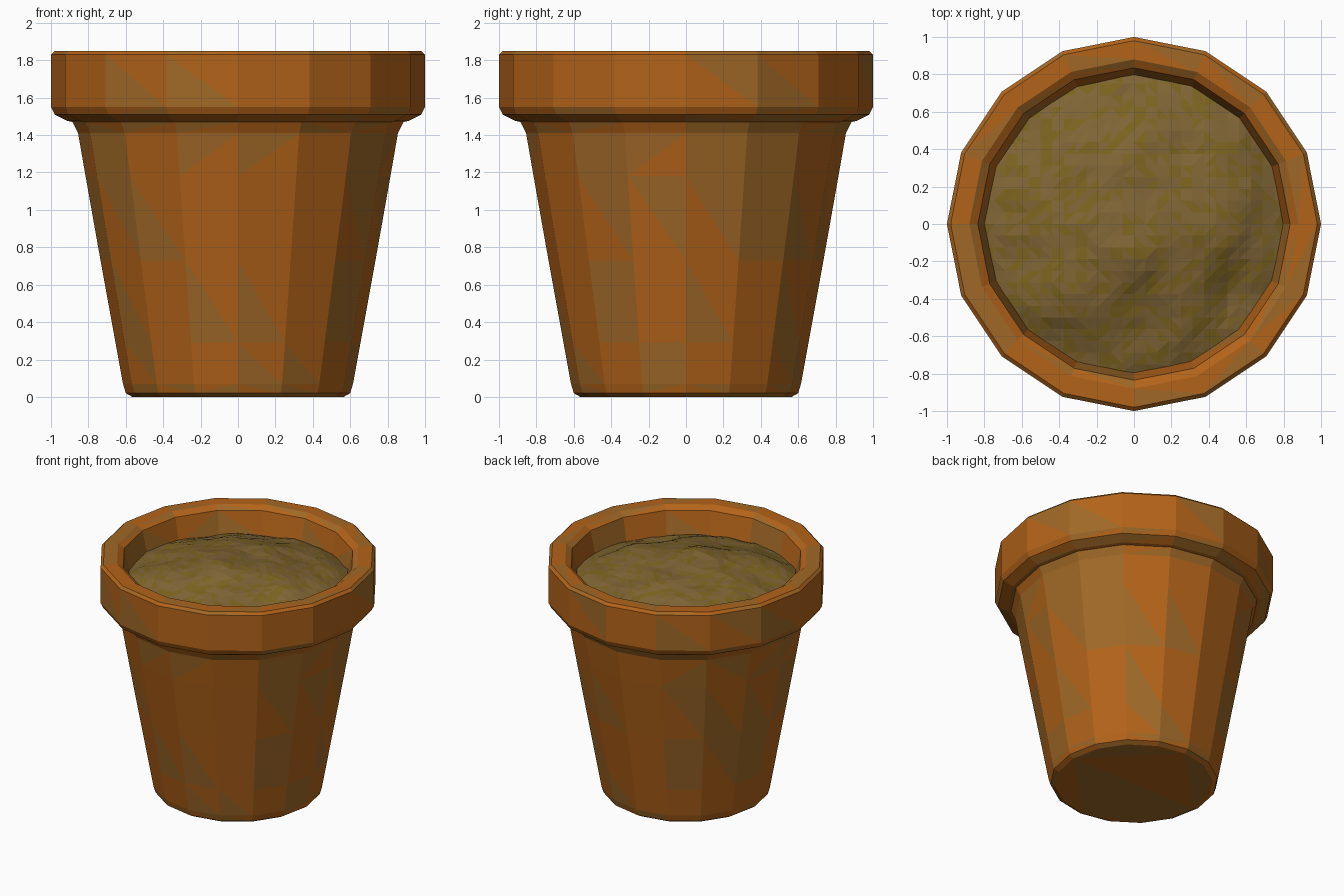
import bpy, bmesh, math, random
from mathutils import Vector, noise

if "Cube" in bpy.data.objects:
    bpy.data.objects.remove(bpy.data.objects["Cube"])

random.seed(4)
SIDES = 16


def material(name, rgb):
    m = bpy.data.materials.new(name)
    m.diffuse_color = (*rgb, 1)
    m.use_nodes = True
    m.node_tree.nodes["Principled BSDF"].inputs["Base Color"].default_value = m.diffuse_color
    return m


def finish(bm, name, mats, chance):
    """Triangulate, scatter the second tone over random faces, link."""
    bmesh.ops.triangulate(bm, faces=bm.faces[:])
    for f in bm.faces:
        f.smooth = False
        f.material_index = 1 if random.random() < chance else 0
    me = bpy.data.meshes.new(name)
    bm.to_mesh(me)
    bm.free()
    for m in mats:
        me.materials.append(m)
    ob = bpy.data.objects.new(name, me)
    bpy.context.collection.objects.link(ob)
    return ob


terracotta = [material("terracotta", (0.45, 0.125, 0.01)),
              material("terracotta_worn", (0.35, 0.14, 0.02))]
earth = [material("soil", (0.215, 0.13, 0.036)),
         material("soil_ochre", (0.20, 0.125, 0.014))]

# Pot: 16-sided lathe from the base, over the rim, down to below the soil
profile = [(0.565, 0.0), (0.60, 0.02), (0.615, 0.07), (0.655, 0.29),
           (0.735, 0.73), (0.815, 1.18), (0.855, 1.41), (0.885, 1.47),
           (0.91, 1.475), (0.98, 1.51), (1.0, 1.55), (1.0, 1.83),
           (0.98, 1.85), (0.88, 1.85), (0.835, 1.82), (0.79, 1.62),
           (0.765, 1.48)]
bm = bmesh.new()
rings = []
for r, z in profile:
    rings.append([bm.verts.new((r * math.cos(2 * math.pi * i / SIDES),
                                r * math.sin(2 * math.pi * i / SIDES), z))
                  for i in range(SIDES)])
for a, b in zip(rings, rings[1:]):
    for i in range(SIDES):
        j = (i + 1) % SIDES
        bm.faces.new((a[i], a[j], b[j], b[i]))
bm.faces.new(rings[0][::-1])
finish(bm, "pot", terracotta, 0.4)

# Soil: fine grid trimmed to the inner wall, then raised into a lumpy mound
bm = bmesh.new()
bmesh.ops.create_grid(bm, x_segments=32, y_segments=32, size=1.0)
edge = 0.80 * math.cos(math.pi / SIDES)
for i in range(SIDES):
    a = 2 * math.pi * (i + 0.5) / SIDES
    n = Vector((math.cos(a), math.sin(a), 0))
    bmesh.ops.bisect_plane(bm, geom=bm.verts[:] + bm.edges[:] + bm.faces[:],
                           plane_co=n * edge, plane_no=n, clear_outer=True)

# Lumps: x, y, width, height
lumps = [(0.0, -0.17, 0.16, 0.035), (0.42, -0.08, 0.16, 0.04),
         (0.08, -0.52, 0.15, -0.04), (0.52, -0.38, 0.15, -0.04),
         (-0.45, -0.35, 0.18, 0.03), (0.5, 0.42, 0.15, 0.03)]
for v in bm.verts:
    x, y = v.co.x, v.co.y
    z = 1.65 + 0.15 * max(0, 1 - (x * x + y * y) / 0.64)
    for lx, ly, w, h in lumps:
        z += h * math.exp(-((x - lx) ** 2 + (y - ly) ** 2) / (w * w))
    z += 0.025 * noise.noise(Vector((x * 3.5, y * 3.5, 2.3)))
    z += 0.012 * noise.noise(Vector((x * 9, y * 9, 7.1)))
    v.co.z = z
finish(bm, "soil", earth, 0.35)
